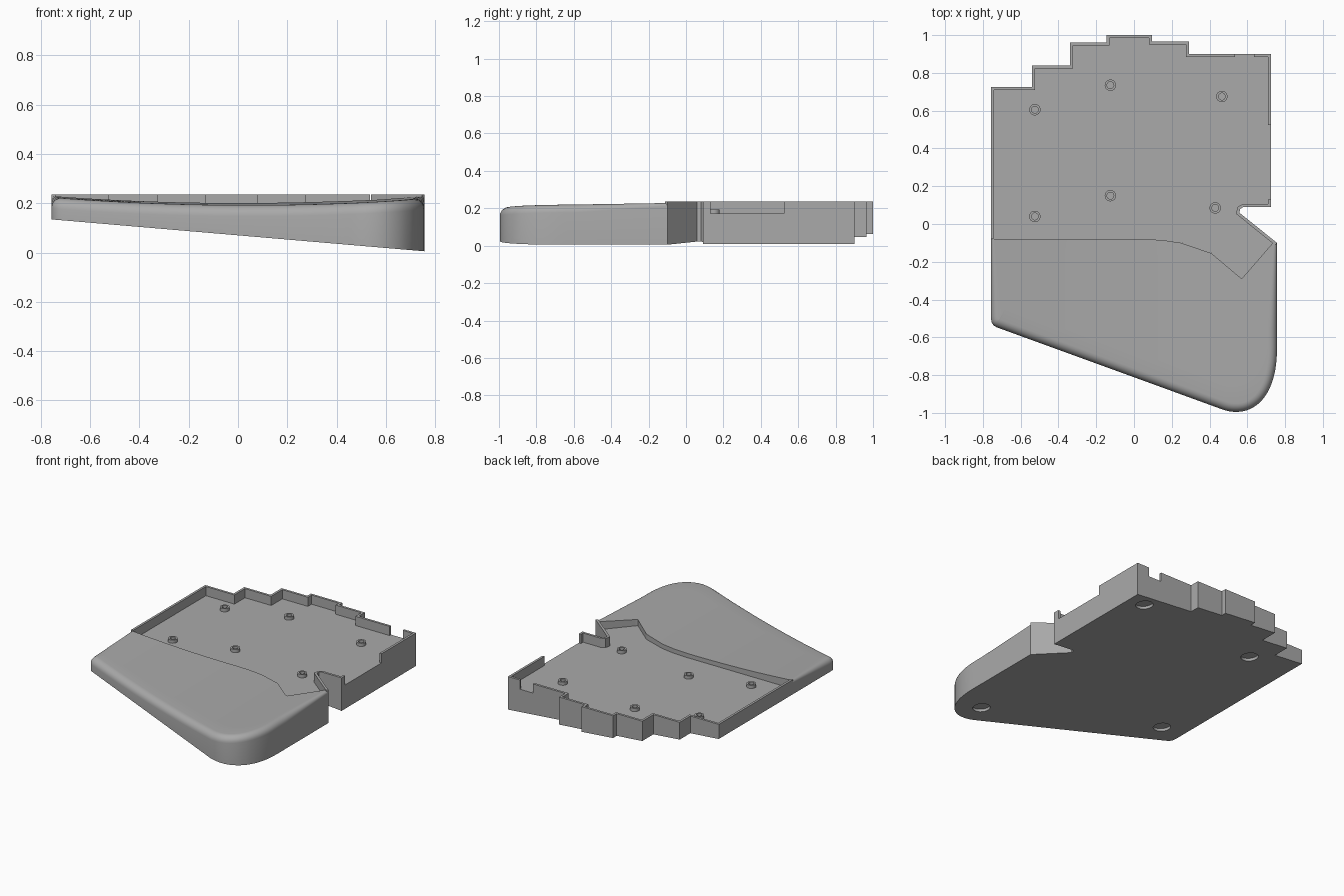
import bpy, bmesh, math
from mathutils import Vector

if "Cube" in bpy.data.objects:
    bpy.data.objects.remove(bpy.data.objects["Cube"])

SLOPE, RIM, FLOOR, WALL = 0.0855, 0.235, 0.172, 0.016

grey = bpy.data.materials.new("matte_grey")
grey.use_nodes = True
grey.diffuse_color = (0.4, 0.4, 0.4, 1)
grey.node_tree.nodes["Principled BSDF"].inputs["Base Color"].default_value = (0.4, 0.4, 0.4, 1)


def underside(x, y):
    return 0.07 - SLOPE * x


def dish(x, y):
    return 0.19 + 0.012 * (y + 1) + 0.028 * (x / 0.75) ** 2


def finish(name, bm, smooth=False):
    bmesh.ops.recalc_face_normals(bm, faces=bm.faces)
    mesh = bpy.data.meshes.new(name)
    bm.to_mesh(mesh)
    bm.free()
    mesh.materials.append(grey)
    obj = bpy.data.objects.new(name, mesh)
    bpy.context.collection.objects.link(obj)
    if smooth:
        activate(obj)
        bpy.ops.object.shade_smooth_by_angle(angle=math.radians(35))
    return obj


def activate(obj):
    bpy.ops.object.select_all(action='DESELECT')
    obj.select_set(True)
    bpy.context.view_layer.objects.active = obj


def prism(name, pts, top, bottom):
    """Upright solid over an outline; bottom is a height function."""
    bm = bmesh.new()
    face = bm.faces.new([bm.verts.new((x, y, top)) for x, y in pts])
    ext = bmesh.ops.extrude_face_region(bm, geom=[face], use_keep_orig=True)
    for v in ext["geom"]:
        if isinstance(v, bmesh.types.BMVert):
            v.co.z = bottom(v.co.x, v.co.y)
    return finish(name, bm)


def offset(path, dists):
    """Move an open path to its left, with mitred corners."""
    pts, out = [Vector(p) for p in path], []
    for i, p in enumerate(pts):
        a = (p - pts[i - 1]).normalized() if i else None
        b = (pts[i + 1] - p).normalized() if i < len(pts) - 1 else None
        a, b = a or b, b or a
        n = Vector((-a.y - b.y, a.x + b.x)).normalized()
        out.append(p + n * dists[i] / max(0.3, n.dot(Vector((-a.y, a.x)))))
    return out


def resample(path, count):
    pts = [Vector(p) for p in path]
    lens = [(b - a).length for a, b in zip(pts, pts[1:])]
    out, seg, start = [], 0, 0.0
    for k in range(count):
        s = sum(lens) * k / (count - 1)
        while seg < len(lens) - 1 and s > start + lens[seg]:
            start += lens[seg]
            seg += 1
        out.append(pts[seg].lerp(pts[seg + 1], min(1, (s - start) / lens[seg])))
    return out


def bezier(a, b, c, d, steps=20):
    a, b, c, d = map(Vector, (a, b, c, d))
    return [a * (1 - t) ** 3 + b * 3 * t * (1 - t) ** 2 + c * 3 * t * t * (1 - t) + d * t ** 3
            for t in (i / steps for i in range(steps + 1))]


# Outlines
tray_edge = [(-.757, -.08), (-.757, .725), (-.54, .725), (-.54, .84), (-.34, .84), (-.34, .96),
             (-.145, .96), (-.145, 1), (.095, 1), (.095, .965), (.29, .965), (.29, .9)]
notch_edge = [(.725, .09), (.58, .09), (.562, .08), (.558, .06), (.757, -.1)]
pocket_edge = [(-.74, -.08), (.05, -.08), (.15, -.085), (.25, -.1), (.41, -.155), (.57, -.29), (.735, -.1)]
palm_edge = [(-.757, -.08)]
palm_edge += bezier((-.757, -.49), (-.757, -.53), (-.75, -.54), (-.71, -.553), 10)
palm_edge += bezier((.45, -.975), (.60, -1.04), (.757, -.95), (.757, -.66))
palm_edge += [(.757, -.1)]

# Palm rest: lofted from the rounded outer edge to the pocket edge
N, ROUND, SPAN = 160, 6, 8
outer, inner = resample(palm_edge, N), resample(pocket_edge, N)
radii = [0.017 + 0.028 * min(1, 6 * k / N, 6 * (N - 1 - k) / N) for k in range(N)]
rows = []
for j in range(ROUND + 1):
    t = math.pi / 2 * j / ROUND
    ring = offset(outer, [r * (1 - math.cos(t)) for r in radii])
    rows.append([(p.x, p.y, dish(p.x, p.y) - r * (1 - math.sin(t))) for p, r in zip(ring, radii)])
for j in range(1, SPAN + 1):
    ring_pts = [a.lerp(b, j / SPAN) for a, b in zip(ring, inner)]
    rows.append([(p.x, p.y, dish(p.x, p.y)) for p in ring_pts])
bm = bmesh.new()
grid = [[bm.verts.new(co) for co in row] for row in rows]
faces = [bm.faces.new((r0[k], r0[k + 1], r1[k + 1], r1[k]))
         for r0, r1 in zip(grid, grid[1:]) for k in range(N - 1)]
ext = bmesh.ops.extrude_face_region(bm, geom=faces, use_keep_orig=True)
for v in ext["geom"]:
    if isinstance(v, bmesh.types.BMVert):
        v.co.z = underside(v.co.x, v.co.y)
palm_rest = finish("palm_rest", bm, True)

# Tray floor
tray_floor = prism("tray_floor", tray_edge + [(.725, .9)] + notch_edge + pocket_edge[::-1], FLOOR, underside)

# Thin rim walls, with gaps for the back port and the right side opening
walls = {"back_wall": tray_edge + [(.535, .9)],
         "corner_wall": [(.635, .9), (.725, .9), (.725, .525)],
         "notch_wall": [(.725, .13)] + notch_edge}
for name, path in walls.items():
    inside = offset(path, [-WALL] * len(path))
    prism(name, path + [tuple(p) for p in reversed(inside)], RIM, lambda x, y: FLOOR)

# Mounting posts with screw holes
for i, (x, y) in enumerate([(-.525, .605), (-.125, .735), (.465, .675),
                            (-.125, .15), (-.525, .04), (.43, .085)]):
    bm = bmesh.new()
    levels = [(.03, FLOOR), (.03, FLOOR + .022), (.018, FLOOR + .022), (.018, FLOOR + .004)]
    loops = [[bm.verts.new((x + r * math.cos(a), y + r * math.sin(a), z))
              for a in (math.tau * k / 32 for k in range(32))] for r, z in levels]
    for lo, hi in zip(loops, loops[1:]):
        for k in range(32):
            bm.faces.new((lo[k - 1], lo[k], hi[k], hi[k - 1]))
    bm.faces.new(loops[-1])
    finish(f"mounting_post_{i + 1}", bm, True)

# Round foot recesses cut into the sloping underside
for target, spots in ((tray_floor, [(.595, .81), (-.42, .62)]), (palm_rest, [(.545, -.83), (-.58, -.42)])):
    for x, y in spots:
        bpy.ops.mesh.primitive_cylinder_add(vertices=40, radius=.055, depth=.036,
                                            location=(x, y, underside(x, y)),
                                            rotation=(0, math.atan(SLOPE), 0))
        cutter = bpy.context.object
        cutter.name = "foot_recess_cutter"
        cutter.hide_render = True
        cutter.data.materials.append(grey)
        activate(target)
        mod = target.modifiers.new("foot_recess", 'BOOLEAN')
        mod.operation, mod.solver, mod.object = 'DIFFERENCE', 'EXACT', cutter
        bpy.ops.object.modifier_apply(modifier=mod.name)
        bpy.data.objects.remove(cutter)
